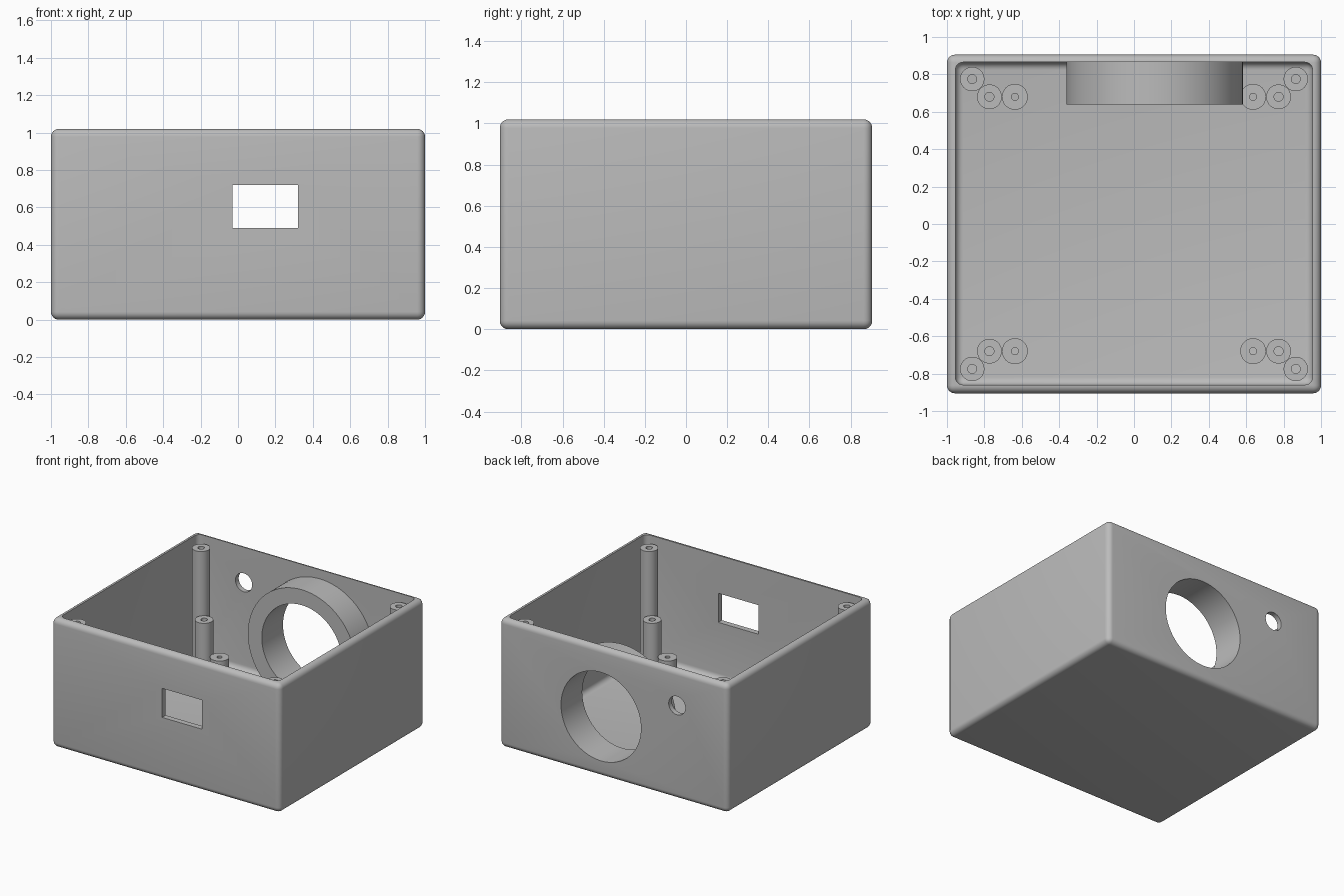
import bpy, bmesh, math
from mathutils import Matrix, Vector

cube = bpy.data.objects.get("Cube")
if cube:
    bpy.data.objects.remove(cube, do_unlink=True)

grey = bpy.data.materials.new("light grey plastic")
grey.use_nodes = True
COLOUR = (0.5, 0.5, 0.5, 1)
grey.diffuse_color = COLOUR
grey.node_tree.nodes["Principled BSDF"].inputs["Base Color"].default_value = COLOUR


def make_object(name, bm):
    bmesh.ops.recalc_face_normals(bm, faces=bm.faces)
    mesh = bpy.data.meshes.new(name)
    bm.to_mesh(mesh)
    bm.free()
    mesh.materials.append(grey)
    obj = bpy.data.objects.new(name, mesh)
    bpy.context.collection.objects.link(obj)
    return obj


def activate(obj):
    bpy.ops.object.select_all(action='DESELECT')
    obj.select_set(True)
    bpy.context.view_layer.objects.active = obj


def smooth(obj):
    activate(obj)
    bpy.ops.object.shade_smooth_by_angle(angle=math.radians(32))


def box(name, low, high, radius=0):
    """Box between two corners, with optional rounded edges."""
    low, high = Vector(low), Vector(high)
    bm = bmesh.new()
    bmesh.ops.create_cube(bm, size=1, matrix=Matrix.Translation((low + high) / 2)
                          @ Matrix.Diagonal((*(high - low), 1)))
    if radius:
        bmesh.ops.bevel(bm, geom=bm.edges[:], offset=radius, segments=6,
                        profile=0.5, affect='EDGES')
    return make_object(name, bm)


def tube(name, outer, inner, start, end, steps=48):
    """Hollow cylinder along z, spun from a rectangular profile."""
    bm = bmesh.new()
    profile = [(inner, start), (outer, start), (outer, end), (inner, end)]
    verts = [bm.verts.new((r, 0, z)) for r, z in profile]
    edges = [bm.edges.new((verts[i], verts[(i + 1) % 4])) for i in range(4)]
    bmesh.ops.spin(bm, geom=verts + edges, cent=(0, 0, 0), axis=(0, 0, 1),
                   angle=math.tau, steps=steps)
    bmesh.ops.remove_doubles(bm, verts=bm.verts, dist=0.0001)
    return make_object(name, bm)


def rod_y(name, x, z, radius, steps):
    """Cutter running through the back wall."""
    bm = bmesh.new()
    bmesh.ops.create_cone(bm, cap_ends=True, segments=steps, radius1=radius,
                          radius2=radius, depth=0.3,
                          matrix=Matrix.Translation((x, 0.9, z))
                          @ Matrix.Rotation(math.pi / 2, 4, 'X'))
    return make_object(name, bm)


def cut(target, cutter):
    activate(target)
    mod = target.modifiers.new("cut", 'BOOLEAN')
    mod.operation, mod.solver, mod.object = 'DIFFERENCE', 'EXACT', cutter
    bpy.ops.object.modifier_apply(modifier=mod.name)
    bpy.data.objects.remove(cutter, do_unlink=True)


# Open enclosure with rounded edges
RING_X, RING_Z, BORE = 0.11, 0.475, 0.35
shell = box("enclosure_shell", (-1, -0.905, 0), (1, 0.905, 1.02), 0.042)
cut(shell, box("cavity", (-0.955, -0.86, 0.045), (0.955, 0.865, 1.3), 0.042))

# Front window, back bore and cable hole
cut(shell, box("window", (-0.03, -1, 0.49), (0.32, -0.8, 0.72)))
cut(shell, rod_y("bore", RING_X, RING_Z, BORE, 96))
cut(shell, rod_y("cable_hole", -0.555, 0.74, 0.073, 48))
smooth(shell)

# Collar around the bore, inside the back wall
collar = tube("back_collar", 0.472, BORE, 0, 0.225, 96)
collar.data.transform(Matrix.Translation((RING_X, 0.865, RING_Z))
                      @ Matrix.Rotation(math.pi / 2, 4, 'X'))
smooth(collar)

# Three screw posts in each corner: name, x, y, top, outer and hole radius
POSTS = [("lid_post", 0.865, 0.775, 0.967, 0.065, 0.024),
         ("middle_post", 0.773, 0.68, 0.46, 0.066, 0.024),
         ("low_post", 0.637, 0.68, 0.2, 0.069, 0.019)]
for name, x, y, top, outer, inner in POSTS:
    for sx, side in ((1, "left"), (-1, "right")):
        for sy, end in ((1, "back"), (-1, "front")):
            post = tube(f"{end}_{side}_{name}", outer, inner, 0.02, top)
            post.location = (sx * x, sy * y, 0)
            smooth(post)
